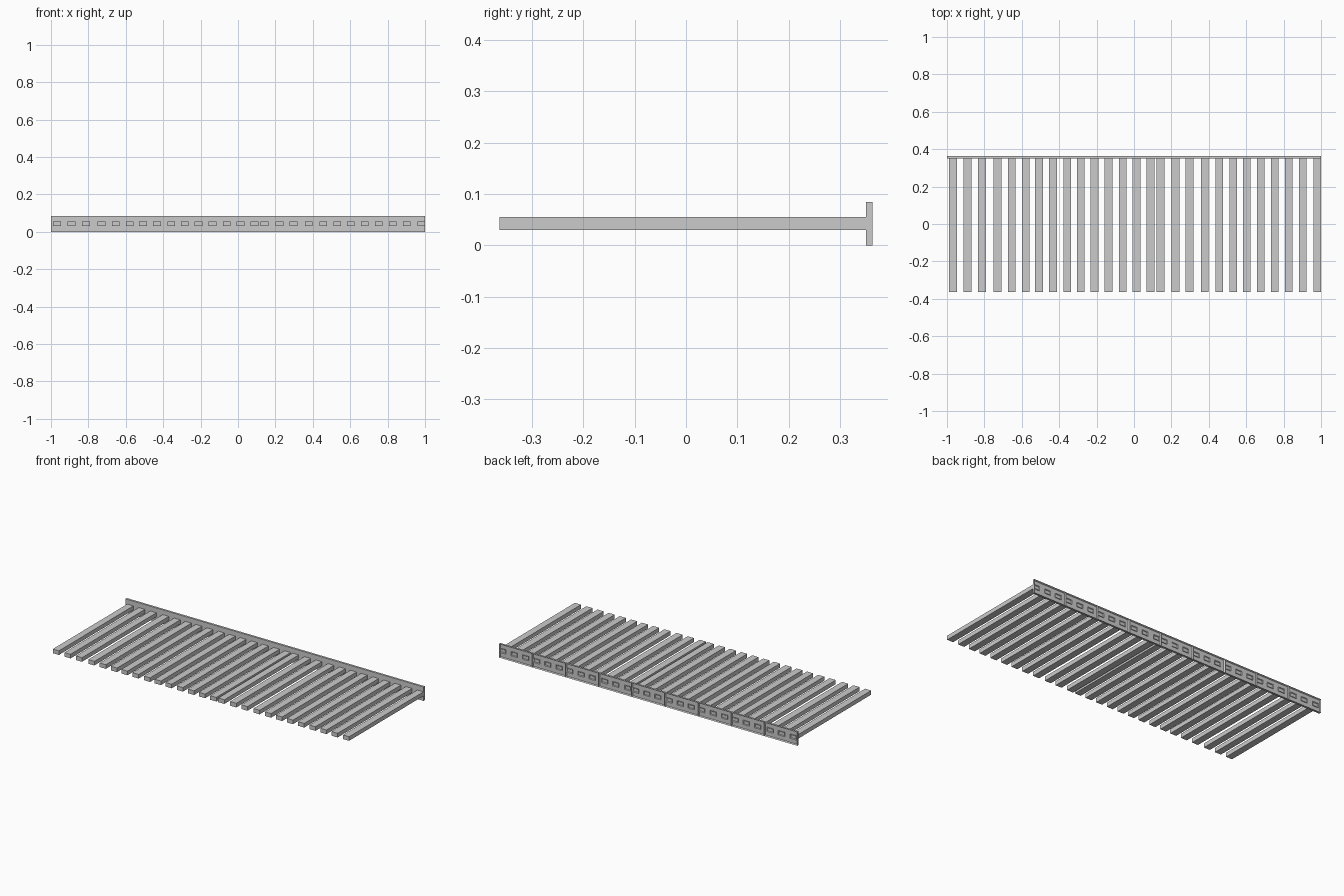
import bpy, bmesh

if "Cube" in bpy.data.objects:
    bpy.data.objects.remove(bpy.data.objects["Cube"])


def recessed_box(name, x0, x1, y0, y1, z0, z1, rim, depth, panels=1):
    """Box whose back (+y) side is divided into panels, each recessed inside a rim."""
    bm = bmesh.new()
    bmesh.ops.create_cube(bm, size=1)
    for v in bm.verts:
        v.co.x = x1 if v.co.x > 0 else x0
        v.co.y = y1 if v.co.y > 0 else y0
        v.co.z = z1 if v.co.z > 0 else z0
    for i in range(1, panels):
        x = x0 + (x1 - x0) * i / panels
        bmesh.ops.bisect_plane(bm, geom=bm.verts[:] + bm.edges[:] + bm.faces[:],
                               plane_co=(x, 0, 0), plane_no=(1, 0, 0))
    bm.normal_update()
    back = [f for f in bm.faces if f.normal.y > 0.9]
    bmesh.ops.inset_individual(bm, faces=back, thickness=rim, use_even_offset=True)
    bmesh.ops.translate(bm, verts=list({v for f in back for v in f.verts}),
                        vec=(0, -depth, 0))
    bm.normal_update()
    me = bpy.data.meshes.new(name)
    bm.to_mesh(me)
    bm.free()
    ob = bpy.data.objects.new(name, me)
    bpy.context.collection.objects.link(ob)
    return ob


# Back rail: nine shallow pans in a row
recessed_box("back_rail", -1, 1, 0.350, 0.363, 0, 0.084, 0.004, 0.009, panels=9)

# Slats: slightly uneven spacing, three per rail panel, hollow at the rail end
centres = [-0.968, -0.890, -0.813, -0.730, -0.653, -0.578, -0.508, -0.433, -0.356,
           -0.284, -0.211, -0.136, -0.061, 0.013, 0.088, 0.142, 0.222, 0.297,
           0.379, 0.455, 0.530, 0.602, 0.678, 0.753, 0.827, 0.902, 0.979]
for i, x in enumerate(centres):
    recessed_box(f"slat_{i + 1:02d}", x - 0.0205, x + 0.0205, -0.363, 0.358,
                 0.030, 0.055, 0.005, 0.006)
